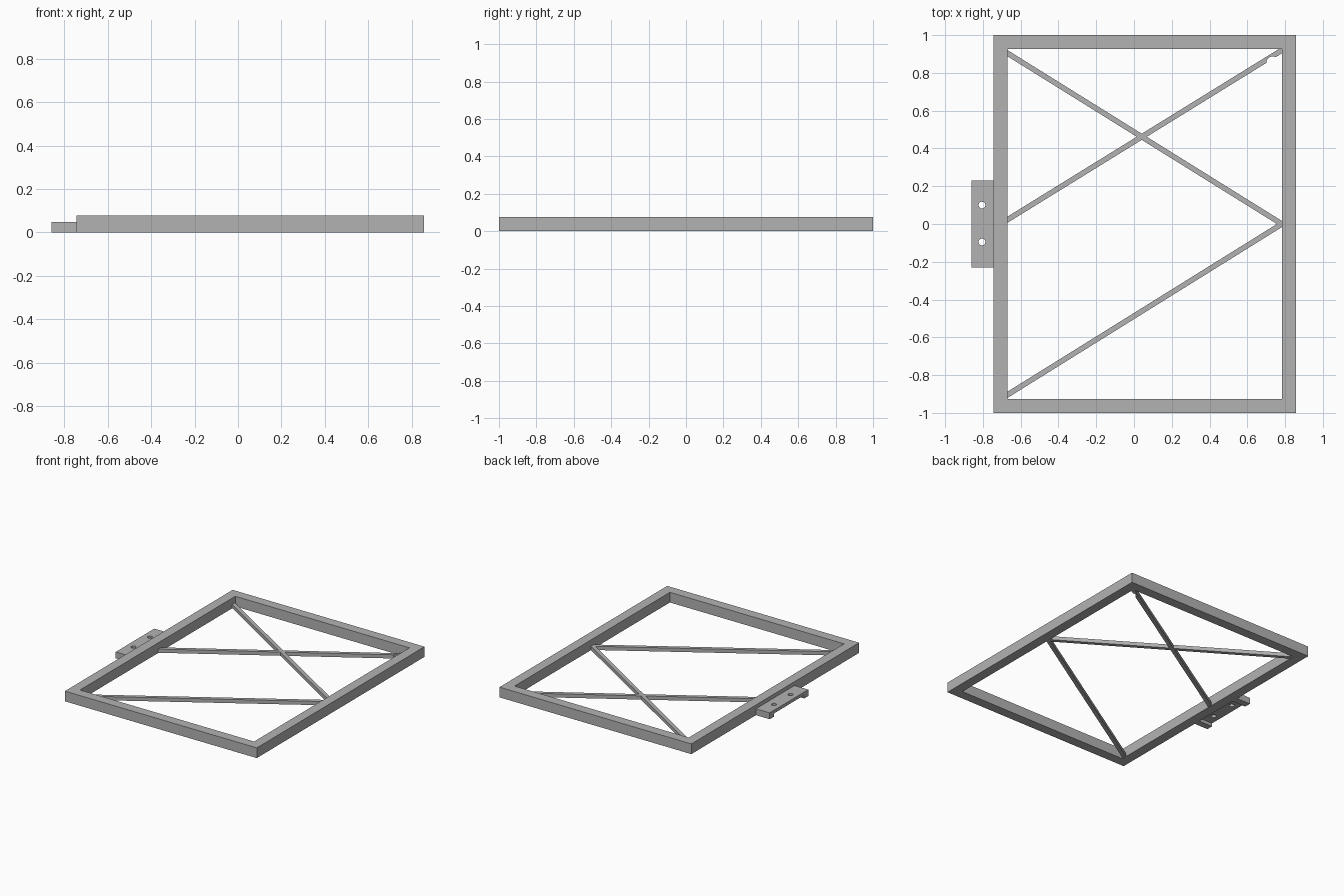
import bpy, bmesh, math
from mathutils import Vector

cube = bpy.data.objects.get("Cube")
if cube:
    bpy.data.objects.remove(cube, do_unlink=True)

grey = bpy.data.materials.new("steel grey")
grey.use_nodes = True
colour = (0.45, 0.45, 0.45, 1)
grey.diffuse_color = colour
grey.node_tree.nodes["Principled BSDF"].inputs["Base Color"].default_value = colour


def add_object(name, bm):
    bmesh.ops.recalc_face_normals(bm, faces=bm.faces)
    mesh = bpy.data.meshes.new(name)
    bm.to_mesh(mesh)
    bm.free()
    mesh.materials.append(grey)
    obj = bpy.data.objects.new(name, mesh)
    bpy.context.collection.objects.link(obj)
    return obj


def prism(name, outline, offset):
    """Extrude a closed outline along an offset."""
    bm = bmesh.new()
    face = bm.faces.new([bm.verts.new(p) for p in outline])
    result = bmesh.ops.extrude_face_region(bm, geom=[face], use_keep_orig=True)
    moved = [v for v in result["geom"] if isinstance(v, bmesh.types.BMVert)]
    bmesh.ops.translate(bm, verts=moved, vec=Vector(offset))
    return add_object(name, bm)


def drill(obj, x, y, radius):
    """Cut a vertical round hole."""
    bm = bmesh.new()
    bmesh.ops.create_cone(bm, cap_ends=True, segments=24, radius1=radius,
                          radius2=radius, depth=0.4)
    cutter = add_object(obj.name + "_hole_cutter", bm)
    cutter.location = (x, y, 0)
    cutter.hide_render = True
    cutter.hide_set(True)
    mod = obj.modifiers.new("hole", 'BOOLEAN')
    mod.operation = 'DIFFERENCE'
    mod.solver = 'EXACT'
    mod.object = cutter


# Rectangular frame, built as one ring
X0, X1, Y, HEIGHT, RAIL = -0.745, 0.857, 1.0, 0.077, 0.074
bm = bmesh.new()
rings = []
for inset, z in ((0, 0), (0, HEIGHT), (RAIL, HEIGHT), (RAIL, 0)):
    a, b, c = X0 + inset, X1 - inset, Y - inset
    rings.append([bm.verts.new(p) for p in
                  ((a, -c, z), (b, -c, z), (b, c, z), (a, c, z))])
for i in range(4):
    r, s = rings[i], rings[(i + 1) % 4]
    for j in range(4):
        k = (j + 1) % 4
        bm.faces.new((r[j], r[k], s[k], s[j]))
add_object("frame", bm)


# Diagonal braces, low in the frame
def brace(name, start, end, width=0.028, height=0.028):
    a, b = Vector((*start, 0.002)), Vector((*end, 0.002))
    along = (b - a).normalized()
    a, b = a - along * 0.02, b + along * 0.02
    side = Vector((-along.y, along.x, 0)) * width / 2
    up = Vector((0, 0, height))
    return prism(name, [a - side, a + side, a + side + up, a - side + up], b - a)


LEFT, RIGHT = X0 + RAIL, X1 - RAIL
brace("front_brace", (LEFT, -0.905), (RIGHT, 0.0))
brace("back_brace", (LEFT, 0.905), (RIGHT, 0.0))
notched = brace("middle_brace", (LEFT, 0.022), (RIGHT, 0.92))
drill(notched, 0.735, 0.852, 0.035)

# Side bracket: a raised plate on two feet, with two bolt holes
HALF, FOOT, TOP, UNDER = 0.23, 0.05, 0.048, 0.024
half = [(HALF, TOP), (HALF, 0), (HALF - FOOT, 0), (HALF - FOOT, UNDER)]
profile = half + [(-y, z) for y, z in reversed(half)]
bracket = prism("side_bracket", [(-0.86, y, z) for y, z in profile], (0.115, 0, 0))
for y in (-0.095, 0.1):
    drill(bracket, -0.805, y, 0.018)
